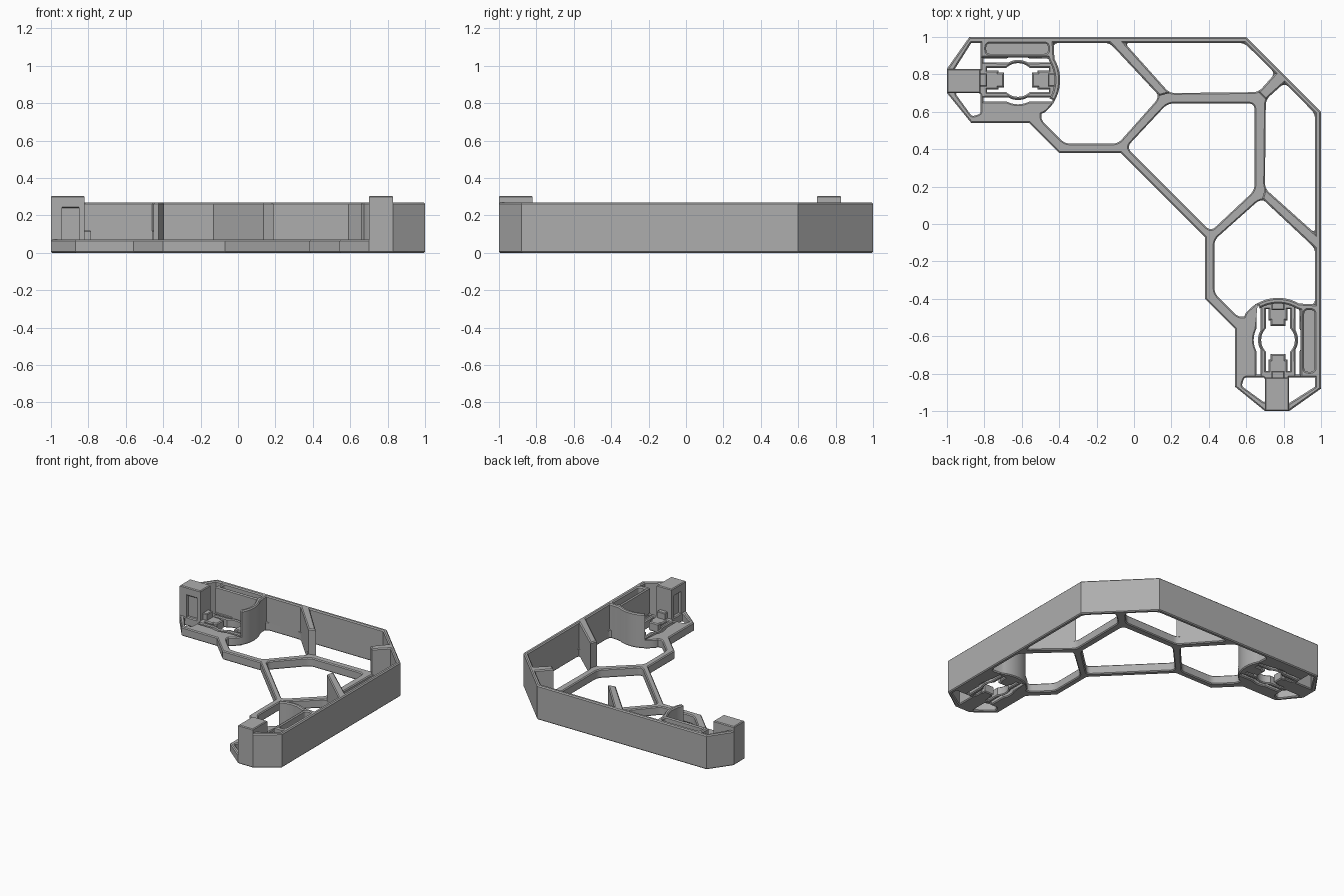
import bpy
from math import cos, sin, radians
from mathutils import Vector
from mathutils.geometry import tessellate_polygon

if "Cube" in bpy.data.objects:
    bpy.data.objects.remove(bpy.data.objects["Cube"])

gray = bpy.data.materials.new("plain_gray")
gray.use_nodes = True
gray.diffuse_color = (0.42, 0.42, 0.42, 1)
gray.node_tree.nodes["Principled BSDF"].inputs["Base Color"].default_value = (0.42, 0.42, 0.42, 1)

RIM, WALL, TAB = 0.07, 0.27, 0.305
CX, CY = -0.62, 0.77          # centre of the clip seat on the left arm


def swap(points):
    """Mirror a plan across the diagonal that joins the two arms."""
    return [(y, x) for x, y in reversed(points)]


def arc(radius, start, end, steps=12):
    angles = [radians(start + (end - start) * i / steps) for i in range(steps + 1)]
    return [(CX + radius * cos(a), CY + radius * sin(a)) for a in angles]


def at_clip(points, side=1):
    return [(CX + x, CY + y * side) for x, y in points]


def box(x0, x1, y0, y1):
    return [(x0, y0), (x1, y0), (x1, y1), (x0, y1)]


def rounded(points, radius, steps=5):
    """Fillet each corner of a plan with a small curve."""
    result = []
    for i, p in enumerate(points):
        p = Vector(p)
        a, b = Vector(points[i - 1]) - p, Vector(points[(i + 1) % len(points)]) - p
        r = min(radius, a.length * 0.45, b.length * 0.45)
        s, e = p + a.normalized() * r, p + b.normalized() * r
        for k in range(steps + 1):
            t = k / steps
            result.append(tuple(s * (1 - t) ** 2 + p * 2 * t * (1 - t) + e * t * t))
    return result


def turned(points, ccw):
    area = sum(points[i - 1][0] * p[1] - p[0] * points[i - 1][1] for i, p in enumerate(points))
    return list(points) if (area > 0) == ccw else list(reversed(points))


def inset(points, d):
    """Move a plan loop towards its solid side, with mitred corners."""
    result = []
    for i, p in enumerate(points):
        p = Vector(p)
        a = (p - Vector(points[i - 1])).normalized()
        b = (Vector(points[(i + 1) % len(points)]) - p).normalized()
        n = Vector((-a.y - b.y, a.x + b.x))
        result.append(tuple(p + n * (d / max(1 + a.dot(b), 0.3))))
    return result


def slab(name, outer, holes, z0, z1, c):
    """Upright solid with through holes and chamfered rims."""
    loops = [turned(outer, True)] + [turned(h, False) for h in holes]
    shrunk = [inset(loop, c) for loop in loops]
    count = sum(len(loop) for loop in loops)
    verts, faces = [], []
    for plan, z in ((shrunk, z0), (loops, z0 + c), (loops, z1 - c), (shrunk, z1)):
        verts += [(x, y, z) for loop in plan for x, y in loop]
    # Bottom and top caps
    flat = [[Vector((x, y, 0)) for x, y in loop] for loop in shrunk]
    for i, j, k in tessellate_polygon(flat):
        a, b, d = (Vector(verts[n]) for n in (i, j, k))
        if (b - a).cross(d - a).z < 0:
            j, k = k, j
        faces.append((k, j, i))
        faces.append(tuple(n + 3 * count for n in (i, j, k)))
    # Sides
    start = 0
    for loop in loops:
        for i in range(len(loop)):
            p, q = start + i, start + (i + 1) % len(loop)
            for level in range(3):
                low, high = level * count, (level + 1) * count
                faces.append((p + low, q + low, q + high, p + high))
        start += len(loop)
    mesh = bpy.data.meshes.new(name)
    mesh.from_pydata(verts, [], faces)
    mesh.materials.append(gray)
    obj = bpy.data.objects.new(name, mesh)
    bpy.context.collection.objects.link(obj)
    return obj


# Openings between the ribs
bay = [(-0.43, 0.968), (-0.13, 0.968), (0.13, 0.69), (0.12, 0.66), (-0.085, 0.43),
       (-0.37, 0.43), (-0.50, 0.56)]
bay = rounded(bay, 0.03) + arc(0.225, -50, 30)
back_bay = rounded([(-0.05, 0.968), (0.59, 0.968), (0.755, 0.805),
                    (0.665, 0.705), (0.19, 0.70)], 0.03)
half_middle = [(-0.04, 0.41), (0.18, 0.645), (0.645, 0.645)]
middle = rounded(half_middle + swap(half_middle[:2]), 0.035)

# Holes beside each end post
outer_hole = [(-0.957, 0.83), (-0.87, 0.968), (-0.82, 0.968), (-0.82, 0.83)]
inner_hole = rounded([(-0.957, 0.70), (-0.866, 0.575), (-0.82, 0.59), (-0.82, 0.70)], 0.015)

# Clip: central opening with two prongs, and a bowed slot on each side
claw = [(0.165, 0.065), (0.165, 0.05), (0.105, 0.05), (0.105, 0.04), (0.075, 0.04)]
claw += [(x, -y) for x, y in reversed(claw)]
centre = (arc(0.09, 46, 134) + at_clip([(-x, y) for x, y in claw])
          + arc(0.09, 226, 314) + at_clip(list(reversed(claw))))
slots = [arc(0.13, s * 63, s * 117) + at_clip([(-0.185, 0.116), (-0.185, 0.094)], s)
         + arc(0.107, s * 119, s * 61) + at_clip([(0.185, 0.094), (0.185, 0.116)], s)
         for s in (-1, 1)]

# Low frame: inner rim, ribs and clip floors
half = [(0.6, 1), (-0.88, 1), (-1, 0.83), (-1, 0.70), (-0.87, 0.54),
        (-0.56, 0.54), (-0.40, 0.38), (-0.07, 0.38)]
arm_holes = [bay, back_bay, outer_hole, inner_hole, centre] + slots
objects = [slab("low_frame", half + swap(half),
                arm_holes + [swap(h) for h in arm_holes] + [middle], 0, RIM, 0.007)]

# Tall wall: end posts, pocketed blocks, curved seat walls and gussets
tall = [(0.6, 1), (-0.88, 1), (-1, 0.83), (-1, 0.70), (-0.94, 0.70), (-0.94, 0.725),
        (-0.85, 0.725), (-0.85, 0.70), (-0.82, 0.70), (-0.82, 0.83), (-0.957, 0.83),
        (-0.87, 0.968), (-0.82, 0.968), (-0.82, 0.89), (-0.46, 0.89)]
tall += arc(0.195, 30, -30) + arc(0.225, -30, 30)
tall += [(-0.43, 0.968), (-0.13, 0.968), (0.135, 0.685), (0.19, 0.70), (-0.05, 0.968),
         (0.59, 0.968), (0.755, 0.805), (0.665, 0.705)]
pocket = rounded(box(-0.79, -0.46, 0.91, 0.965), 0.02)
objects.append(slab("tall_wall", tall + swap(tall), [pocket, swap(pocket)], 0, WALL, 0.008))

# Raised tabs on the end posts and the catches of the clips
parts = [("end_tab", box(-1, -0.82, 0.70, 0.83), WALL - 0.03, TAB, 0.006),
         ("outer_catch", box(-0.825, -0.785, 0.735, 0.805), 0.03, 0.12, 0.005),
         ("inner_catch", box(-0.46, -0.41, 0.735, 0.805), 0.03, 0.12, 0.005)]
for name, plan, z0, z1, chamfer in parts:
    objects.append(slab("left_arm_" + name, plan, [], z0, z1, chamfer))
    objects.append(slab("front_arm_" + name, swap(plan), [], z0, z1, chamfer))

# Smooth the fillets, keep the corners crisp
bpy.ops.object.select_all(action='DESELECT')
for obj in objects:
    obj.select_set(True)
bpy.context.view_layer.objects.active = objects[0]
bpy.ops.object.shade_smooth_by_angle(angle=radians(30))
